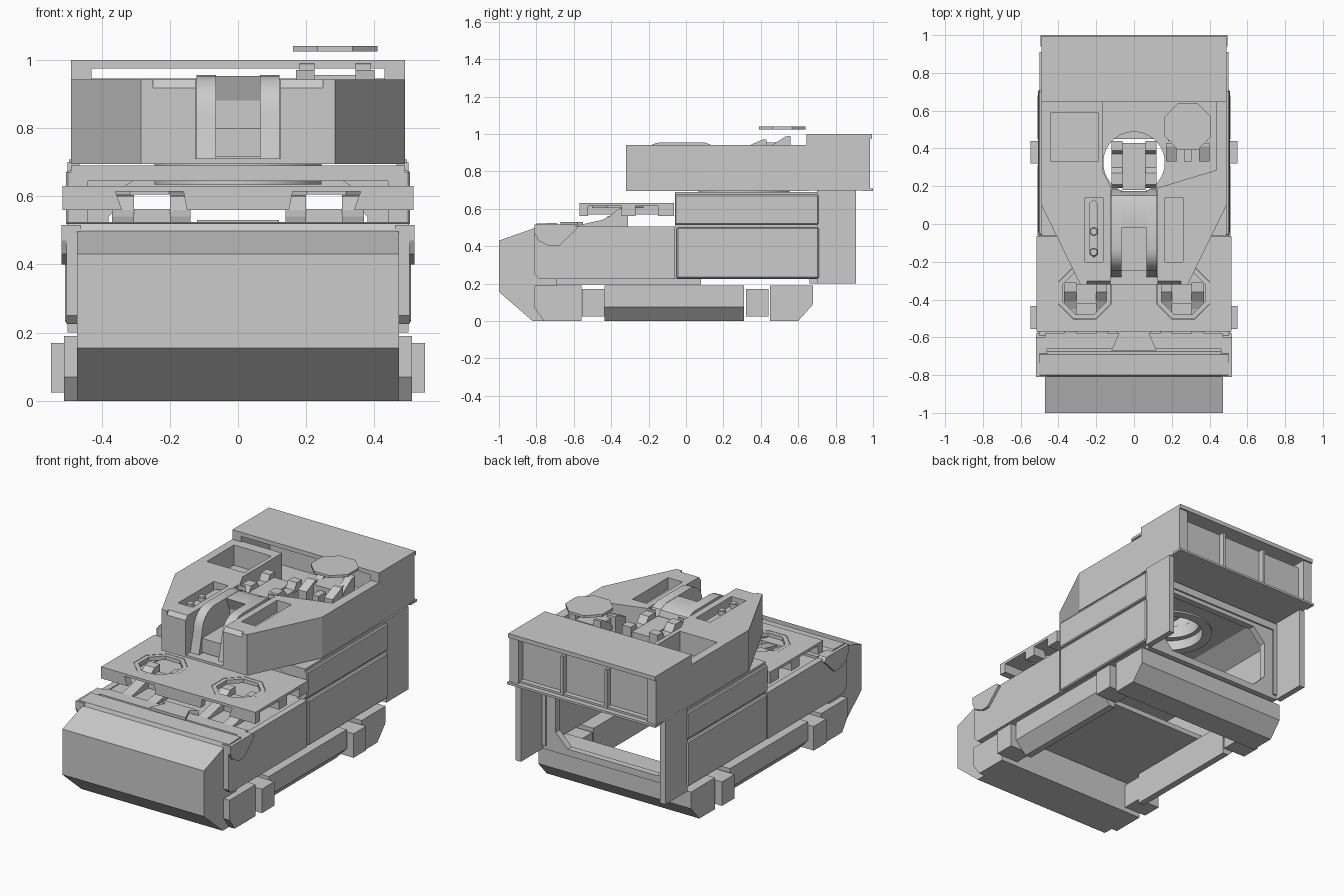
import bpy, bmesh, math

grey = bpy.data.materials.new("plain_grey")
grey.diffuse_color = (0.6, 0.6, 0.6, 1)


def prism(name, pts, axis, a, b, bevel=0.0):
    """Extrude a 2D outline along an axis from a to b."""
    place = {'x': lambda p, h: (h, p[0], p[1]),
             'y': lambda p, h: (p[0], h, p[1]),
             'z': lambda p, h: (p[0], p[1], h)}[axis]
    bm = bmesh.new()
    lo = [bm.verts.new(place(p, a)) for p in pts]
    hi = [bm.verts.new(place(p, b)) for p in pts]
    bm.faces.new(lo)
    bm.faces.new(hi)
    n = len(pts)
    for i in range(n):
        j = (i + 1) % n
        bm.faces.new((lo[i], lo[j], hi[j], hi[i]))
    bmesh.ops.recalc_face_normals(bm, faces=bm.faces)
    if bevel:
        bmesh.ops.bevel(bm, geom=bm.edges[:], offset=bevel, segments=1, affect='EDGES')
    me = bpy.data.meshes.new(name)
    bm.to_mesh(me)
    bm.free()
    me.materials.append(grey)
    ob = bpy.data.objects.new(name, me)
    bpy.context.collection.objects.link(ob)
    return ob


def box(name, x0, x1, y0, y1, z0, z1, bevel=0.0):
    x0, x1 = sorted((x0, x1))
    return prism(name, [(x0, y0), (x1, y0), (x1, y1), (x0, y1)], 'z', z0, z1, bevel)


def ngon(cx, cy, r, n, turn=0.5):
    return [(cx + r * math.cos(2 * math.pi * (i + turn) / n),
             cy + r * math.sin(2 * math.pi * (i + turn) / n)) for i in range(n)]


def cut(ob, *cutters):
    bpy.context.view_layer.objects.active = ob
    for c in cutters:
        m = ob.modifiers.new("cut", 'BOOLEAN')
        m.operation = 'DIFFERENCE'
        m.solver = 'EXACT'
        m.object = c
        c.hide_render = True
        bpy.context.view_layer.update()
        bpy.ops.object.modifier_apply(modifier=m.name)
        bpy.data.objects.remove(c)


def smooth(ob):
    bpy.ops.object.select_all(action='DESELECT')
    ob.select_set(True)
    bpy.context.view_layer.objects.active = ob
    bpy.ops.object.shade_smooth_by_angle(angle=math.radians(35))


# --- lower hull: nose, bars, wheel blocks -------------------------------
prism("nose", [(-1, 0.155), (-1, 0.43), (-0.8, 0.5), (-0.69, 0.5), (-0.69, 0.0), (-0.82, 0.0)],
      'x', -0.472, 0.472)
prism("front_bar", [(-0.81, 0.07), (-0.76, 0), (-0.56, 0), (-0.56, 0.19), (-0.81, 0.19)],
      'x', -0.51, 0.51)
prism("rear_bar", [(0.45, 0), (0.6, 0), (0.68, 0.09), (0.68, 0.19), (0.45, 0.19)],
      'x', -0.51, 0.51)
for s in (1, -1):
    prism("side_bar", [(s * 0.4, 0), (s * 0.44, 0), (s * 0.51, 0.075), (s * 0.51, 0.19), (s * 0.4, 0.19)],
          'y', -0.435, 0.31)
    for y0 in (-0.555, 0.32):
        box("wheel_block", s * 0.4, s * 0.548, y0, y0 + 0.12, 0.025, 0.17)

    # --- hull sides: core wall and bevelled armour panels ---------------
    box("hull_wall", s * 0.44, s * 0.49, -0.06, 0.71, 0.225, 0.67)
    box("front_hull_wall", s * 0.44, s * 0.49, -0.7, -0.06, 0.225, 0.5)
    prism("front_panel", [(-0.81, 0.25), (-0.785, 0.225), (-0.06, 0.225), (-0.06, 0.505), (-0.81, 0.505)],
          'x', s * 0.465, s * 0.503)
    prism("corner_cap", [(-0.81, 0.515), (-0.81, 0.47), (-0.79, 0.43), (-0.73, 0.4), (-0.68, 0.4),
                         (-0.58, 0.495), (-0.6, 0.515)], 'x', s * 0.46, s * 0.518)
    box("lower_panel", s * 0.47, s * 0.508, -0.05, 0.71, 0.228, 0.5, 0.006)
    box("upper_panel", s * 0.47, s * 0.505, -0.06, 0.71, 0.515, 0.675, 0.006)
    box("rear_side_wall", s * 0.465, s * 0.5, 0.7, 0.91, 0.2, 0.7)
    prism("tunnel_corner", [(s * 0.44, 0.56), (s * 0.44, 0.65), (s * 0.3, 0.65)], 'y', -0.055, 0.66)

# --- decks, belly plate and hollow rear frame -------------------------------
box("front_deck", -0.46, 0.46, -0.7, -0.03, 0.46, 0.5)
box("belly_plate", -0.45, 0.45, -0.7, 0.08, 0.195, 0.225)
roof = box("hull_roof", -0.49, 0.49, -0.06, 0.71, 0.645, 0.69)
cut(roof, prism("roof_hole", ngon(0, 0.31, 0.2, 32), 'z', 0.6, 0.75))
frame = box("rear_frame", -0.47, 0.47, 0.66, 0.7, 0.2, 0.65)
cut(frame, prism("frame_hole", [(-0.3, 0.24), (0.3, 0.24), (0.38, 0.32), (0.38, 0.54), (0.3, 0.62),
                                (-0.3, 0.62), (-0.38, 0.54), (-0.38, 0.32)], 'y', 0.6, 0.75))

# --- front deck details ----------------------------------------------------
prism("front_ridge", [(-0.81, 0.49), (-0.8, 0.52), (-0.69, 0.525), (-0.67, 0.49)], 'x', -0.5, 0.5)
box("second_ridge", -0.47, 0.47, -0.66, -0.58, 0.49, 0.515)
prism("centre_wedge", [(-0.12, -0.67), (0.12, -0.67), (0.08, -0.58), (0.12, -0.55), (-0.12, -0.55), (-0.08, -0.58)],
      'z', 0.5, 0.53)

# --- fan plate with two octagonal openings ---------------------------------
plate = box("fan_plate", -0.515, 0.515, -0.57, -0.065, 0.614, 0.63)
cut(plate, *[prism("fan_hole", ngon(s * 0.26, -0.365, 0.152, 8), 'z', 0.55, 0.7) for s in (1, -1)])
for s in (1, -1):
    ring = prism("fan_ring", ngon(s * 0.26, -0.365, 0.15, 8), 'z', 0.605, 0.629)
    cut(ring, prism("ring_hole", ngon(s * 0.26, -0.365, 0.124, 8), 'z', 0.55, 0.7))
    # sloped forks that hold each fan, with a low web between them
    for x0, x1 in ((0.14, 0.2), (0.305, 0.37)):
        prism("fan_fork", [(-0.63, 0.5), (-0.45, 0.54), (-0.41, 0.56), (-0.36, 0.6), (-0.31, 0.603), (-0.31, 0.5)],
              'x', s * x0, s * x1)
    box("fan_web", s * 0.2, s * 0.305, -0.42, -0.32, 0.5, 0.562)
    for y0, y1 in ((-0.57, -0.525), (-0.345, -0.27), (-0.15, -0.065)):
        inner = 0.36 if y0 < -0.5 else 0.44
        prism("plate_block", [(s * 0.515, 0.56), (s * 0.515, 0.615), (s * inner, 0.615), (s * (inner - 0.02), 0.56)],
              'y', y0, y1)
prism("plate_centre_block", [(-0.15, 0.56), (0.15, 0.56), (0.16, 0.615), (-0.16, 0.615)], 'y', -0.57, -0.53)
box("plate_spine", -0.08, 0.08, -0.53, -0.07, 0.57, 0.615)

# --- turret ring and body ----------------------------------------------------
ring = prism("turret_ring", ngon(0, 0.31, 0.245, 48), 'z', 0.635, 0.7)
cut(ring, prism("ring_hole", ngon(0, 0.31, 0.19, 48), 'z', 0.6, 0.75))
smooth(ring)
half = [(0.285, -0.32), (0.49, 0.1), (0.49, 0.655)]
turret = prism("turret_body", half + [(-x, y) for x, y in reversed(half)], 'z', 0.695, 0.942)
cut(turret,
    prism("crew_bay", [(-0.165, 0.66), (-0.165, 0.28), (-0.12, 0.19), (0.12, 0.19), (0.435, 0.285), (0.435, 0.66)],
          'z', 0.77, 1.0),
    prism("basket_hole", ngon(0, 0.325, 0.163, 32), 'z', 0.6, 1.0),
    box("gun_slot", -0.125, 0.125, -0.4, 0.18, 0.71, 1.0),
    box("left_bin", -0.44, -0.19, 0.33, 0.59, 0.82, 1.0),
    box("left_slot", -0.26, -0.163, -0.2, 0.14, 0.87, 1.0),
    box("right_slot", 0.163, 0.26, -0.2, 0.14, 0.87, 1.0),
    prism("brow", [(-0.4, 0.90), (-0.32, 0.918), (-0.3, 0.945), (-0.3, 1.0), (-0.4, 1.0)], 'x', -0.25, 0.25))

# capsule and bulbs in the left slot
prism("capsule", [(-0.235, -0.16), (-0.213, -0.18), (-0.19, -0.16), (-0.19, 0.11), (-0.213, 0.13), (-0.235, 0.11)],
      'z', 0.86, 0.91)
for y in (-0.15, -0.04):
    smooth(prism("bulb", ngon(-0.213, y, 0.022, 12), 'z', 0.89, 0.938, 0.004))

# --- gun cradle: rounded cheeks and stepped centre -----------------------------
curve = [(-0.13 - 0.12 * math.sin(math.radians(a)), 0.835 + 0.12 * math.cos(math.radians(a)))
         for a in range(90, -1, -15)]
back = [(0.1, 0.955), (0.15, 0.935), (0.18, 0.87), (0.18, 0.71), (-0.28, 0.71)]
for s in (1, -1):
    smooth(prism("gun_cheek", curve + back, 'x', s * 0.065, s * 0.122))
smooth(prism("gun_core", [(0.01, 0.71), (0.01, 0.953), (0.1, 0.953), (0.15, 0.933), (0.175, 0.87), (0.175, 0.71)],
             'x', -0.066, 0.066))
box("gun_lower_block", -0.065, 0.065, -0.25, 0.01, 0.715, 0.8)
prism("gun_upper_lip", [(0.01, 0.953), (-0.02, 0.953), (0.01, 0.88)], 'x', -0.066, 0.066)

# --- breech machinery in the round opening --------------------------------------
box("breech", -0.06, 0.06, 0.18, 0.43, 0.8, 0.91)
for y in (0.24, 0.35):
    box("breech_crossbar", -0.12, 0.12, y, y + 0.07, 0.84, 0.89)
for s in (1, -1):
    prism("breech_arm", [(0.19, 0.8), (0.19, 0.9), (0.21, 0.94), (0.27, 0.94), (0.3, 0.9), (0.37, 0.9),
                         (0.39, 0.94), (0.44, 0.94), (0.44, 0.8)], 'x', s * 0.06, s * 0.118)

# --- commander mount and hatch -----------------------------------------------------
box("mount_post", 0.2, 0.37, 0.4, 0.56, 0.77, 0.955)
for s in (1, -1):
    prism("mount_prong", [(0.44, 0.9), (0.46, 0.94), (0.53, 0.985), (0.56, 0.99), (0.56, 0.9)],
          'x', 0.285 + s * 0.06, 0.285 + s * 0.105)
    prism("mount_wedge", [(0.33, 0.8), (0.33, 0.935), (0.41, 0.97), (0.43, 0.97), (0.43, 0.8)],
          'x', 0.285 + s * 0.06, 0.285 + s * 0.115)
box("sight_post", 0.265, 0.305, 0.33, 0.4, 0.77, 0.93)
prism("hatch", ngon(0.285, 0.515, 0.134, 8), 'z', 1.025, 1.04)

# --- rear turret box: slot under the roof, three shallow bays behind ------------------
box("box_roof", -0.49, 0.49, 0.645, 0.995, 0.975, 1.0)
for s in (1, -1):
    box("box_side", s * 0.43, s * 0.49, 0.645, 0.985, 0.7, 0.98)
    box("bay_divider", s * 0.14, s * 0.155, 0.93, 0.975, 0.71, 0.945)
box("box_floor", -0.49, 0.49, 0.65, 0.97, 0.698, 0.72)
box("box_lip", -0.495, 0.495, 0.94, 1.0, 0.695, 0.708)
box("box_back_wall", -0.44, 0.44, 0.92, 0.94, 0.7, 0.945)
